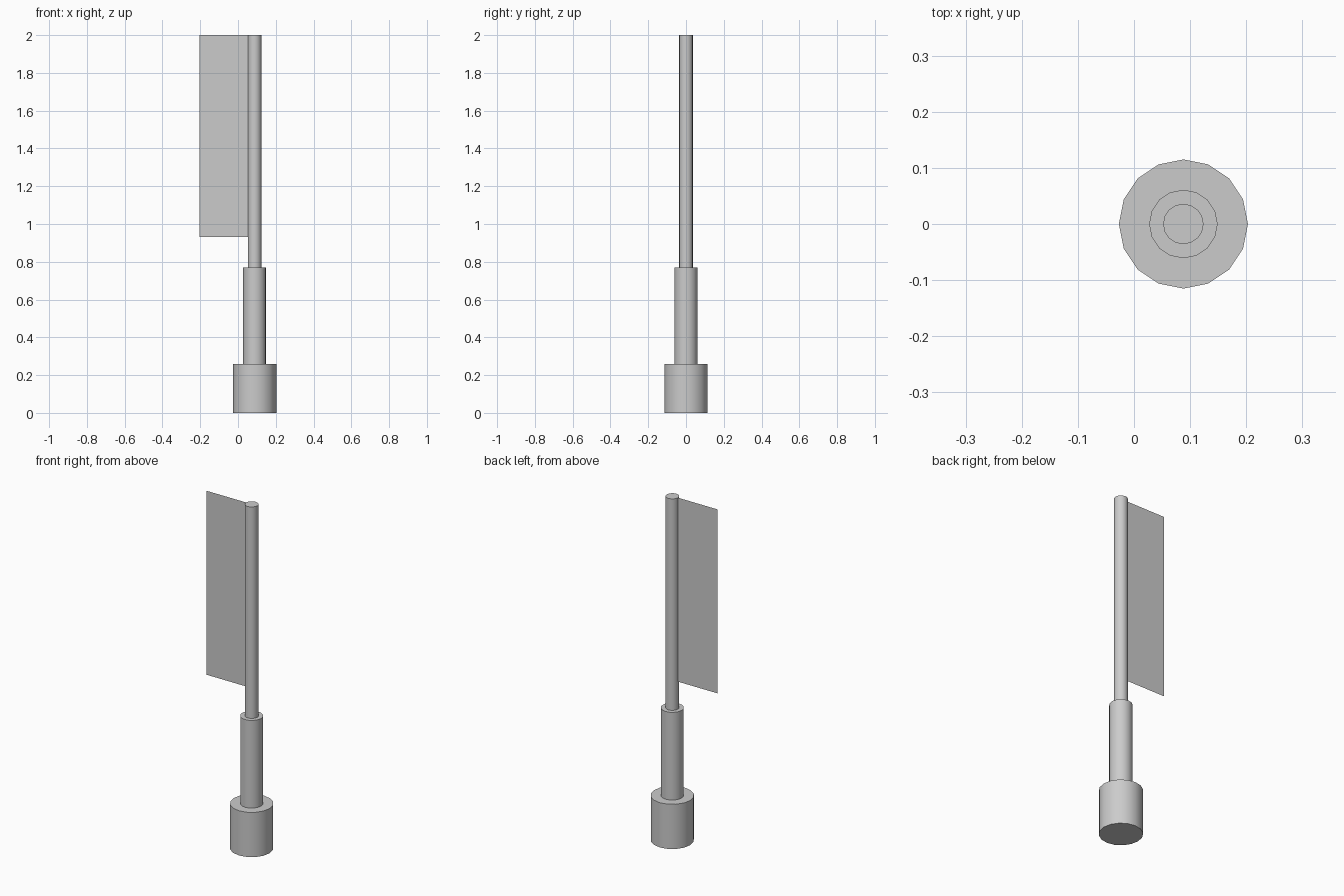
import bpy, bmesh, math

if "Cube" in bpy.data.objects:
    bpy.data.objects.remove(bpy.data.objects["Cube"])

CX, SIDES = 0.088, 16


def make_object(name, bm):
    mesh = bpy.data.meshes.new(name)
    bm.to_mesh(mesh)
    bm.free()
    obj = bpy.data.objects.new(name, mesh)
    bpy.context.collection.objects.link(obj)
    return obj


# Stepped pole: base, sleeve and shaft turned from one (radius, height) profile
profile = [(0.115, 0), (0.115, 0.26), (0.061, 0.26),
           (0.061, 0.77), (0.036, 0.77), (0.036, 2.0)]
bm = bmesh.new()
rings = []
for r, z in profile:
    angles = [2 * math.pi * i / SIDES for i in range(SIDES)]
    rings.append([bm.verts.new((CX + r * math.cos(a), r * math.sin(a), z)) for a in angles])
for low, high in zip(rings, rings[1:]):
    for i in range(SIDES):
        j = (i + 1) % SIDES
        bm.faces.new((low[i], low[j], high[j], high[i]))
bm.faces.new(rings[0][::-1])
bm.faces.new(rings[-1])
pole = make_object("stepped_pole", bm)
bpy.context.view_layer.objects.active = pole
pole.select_set(True)
bpy.ops.object.shade_smooth_by_angle(angle=math.radians(35))

# Banner: a single thin sheet hanging from the shaft
bm = bmesh.new()
corners = [(-0.203, 0.93), (CX - 0.036, 0.93), (CX - 0.036, 2.0), (-0.203, 2.0)]
bm.faces.new([bm.verts.new((x, 0, z)) for x, z in corners])
make_object("banner", bm)
